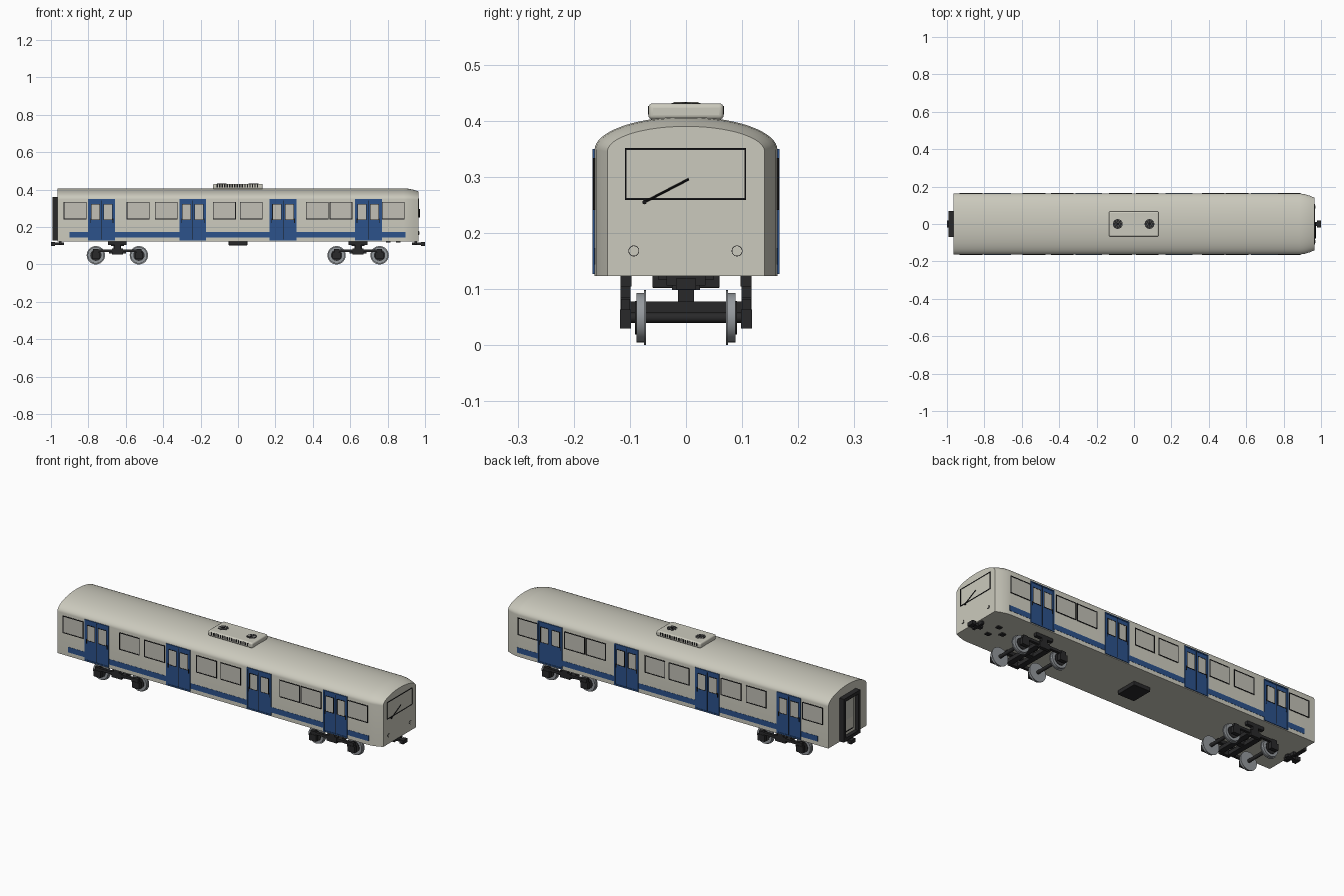
import bpy, bmesh, math
from mathutils import Matrix, Vector

if "Cube" in bpy.data.objects:
    bpy.data.objects.remove(bpy.data.objects["Cube"])


def material(name, col):
    m = bpy.data.materials.new(name)
    m.diffuse_color = (*col, 1)
    m.use_nodes = True
    m.node_tree.nodes["Principled BSDF"].inputs["Base Color"].default_value = m.diffuse_color
    return m


CREAM = material("cream paint", (0.60, 0.59, 0.51))
PANE = material("pale window", (0.54, 0.53, 0.47))
BLUE = material("blue paint", (0.025, 0.085, 0.26))
BLACK = material("black trim", (0.008, 0.008, 0.009))
DARK = material("dark metal", (0.022, 0.022, 0.023))
STEEL = material("wheel steel", (0.30, 0.32, 0.34))


def finish(name, bm, mat, bevel=0):
    bmesh.ops.recalc_face_normals(bm, faces=bm.faces)
    me = bpy.data.meshes.new(name)
    bm.to_mesh(me)
    bm.free()
    me.materials.append(mat)
    ob = bpy.data.objects.new(name, me)
    bpy.context.collection.objects.link(ob)
    if bevel:
        mod = ob.modifiers.new("round edges", 'BEVEL')
        mod.width, mod.segments = bevel, 4
    return ob


def boxes(name, items, mat, mirror=False, bevel=0):
    """Each item is (x0, x1, y0, y1, z0, z1); mirror repeats it on the other side."""
    bm = bmesh.new()
    for x0, x1, y0, y1, z0, z1 in items:
        for s in ((1, -1) if mirror else (1,)):
            c = ((x0 + x1) / 2, s * (y0 + y1) / 2, (z0 + z1) / 2)
            size = (x1 - x0, y1 - y0, z1 - z0)
            bmesh.ops.create_cube(bm, size=1, matrix=Matrix.Translation(c) @ Matrix.Diagonal((*size, 1)))
    return finish(name, bm, mat, bevel)


def cylinders(name, items, mat, sides=32):
    """Each item is (start, end, radius)."""
    bm = bmesh.new()
    for a, b, r in items:
        a, b = Vector(a), Vector(b)
        d = b - a
        m = Matrix.Translation((a + b) / 2) @ d.to_track_quat('Z', 'Y').to_matrix().to_4x4()
        bmesh.ops.create_cone(bm, cap_ends=True, segments=sides, radius1=r, radius2=r, depth=d.length, matrix=m)
    return finish(name, bm, mat)


def ring(a0, a1, b0, b1, t):
    """Four bars of a rectangular frame, as 2D rectangles."""
    return [(a0, a1, b0, b0 + t), (a0, a1, b1 - t, b1), (a0, a0 + t, b0 + t, b1 - t), (a1 - t, a1, b0 + t, b1 - t)]


def on_side(rects, y0, y1):
    return [(a0, a1, y0, y1, b0, b1) for a0, a1, b0, b1 in rects]


def on_end(rects, x0, x1):
    return [(x0, x1, a0, a1, b0, b1) for a0, a1, b0, b1 in rects]


# Body shell: arched section, lofted to a tapered nose
def section(x, half, shoulder, top):
    pts = [(x, -half, 0.123)]
    for i in range(33):
        a = math.pi * (1 - i / 32)
        pts.append((x, half * math.cos(a), shoulder + (top - shoulder) * math.sin(a)))
    return pts + [(x, half, 0.123)]


bm = bmesh.new()
loops = []
for args in ((-0.965, 0.163, 0.348, 0.407), (0.885, 0.163, 0.348, 0.407), (0.91, 0.160, 0.348, 0.405),
             (0.94, 0.151, 0.347, 0.399), (0.966, 0.140, 0.345, 0.390)):
    loops.append([bm.verts.new(p) for p in section(*args)])
for a, b in zip(loops, loops[1:]):
    for i in range(len(a)):
        j = (i + 1) % len(a)
        bm.faces.new((a[i], a[j], b[j], b[i]))
bm.faces.new(loops[0])
bm.faces.new(loops[-1])
finish("body_shell", bm, CREAM)

# Side windows
WIN = (-0.932, -0.595, -0.445, -0.134, 0.010, 0.363, 0.490, 0.769)
frames, panes = [], []
for x in WIN:
    frames += ring(x, x + 0.122, 0.241, 0.334, 0.004)
    panes.append((x + 0.003, x + 0.119, 0.244, 0.331))
boxes("side_window_frames", on_side(frames, 0.160, 0.1655), BLACK, True)
boxes("side_window_panes", on_side(panes, 0.160, 0.1638), PANE, True)

# Double doors with paired windows, pillars and pull handles
DOORS = (-0.729, -0.242, 0.241, 0.697)
leaf, surround, dframes, dpanes, trim = [], [], [], [], []
for c in DOORS:
    leaf.append((c - 0.067, c + 0.067, 0.130, 0.345))
    surround += ring(c - 0.072, c + 0.072, 0.127, 0.350, 0.006)
    trim.append((c - 0.001, c + 0.001, 0.134, 0.342))
    for s in (-1, 1):
        x0, x1 = sorted((c + s * 0.009, c + s * 0.058))
        dframes += ring(x0, x1, 0.238, 0.323, 0.003)
        dpanes.append((x0 + 0.002, x1 - 0.002, 0.240, 0.321))
        h = c + s * 0.061
        trim.append((h - 0.002, h + 0.002, 0.222, 0.245))
boxes("door_leaves", on_side(leaf, 0.160, 0.1645), BLUE, True)
boxes("door_surrounds", on_side(surround, 0.160, 0.1670), BLUE, True)
boxes("door_window_frames", on_side(dframes, 0.160, 0.1660), BLACK, True)
boxes("door_window_panes", on_side(dpanes, 0.160, 0.1653), PANE, True)
boxes("door_seams_and_handles", on_side(trim, 0.160, 0.1657), BLACK, True)

# Lower stripe, interrupted by the doors
edges = [-0.902] + [c + s * 0.072 for c in DOORS for s in (-1, 1)] + [0.895]
boxes("side_stripe", on_side([(edges[i], edges[i + 1], 0.144, 0.173) for i in range(0, len(edges), 2)],
                             0.158, 0.1640), BLUE, True)

# Cab end: windscreen, wiper and lamps
boxes("windscreen_frame", on_end(ring(-0.109, 0.107, 0.259, 0.351, 0.003), 0.960, 0.969), BLACK)
boxes("windscreen_pane", on_end([(-0.107, 0.105, 0.261, 0.349)], 0.960, 0.9668), CREAM)
cylinders("wiper", [((0.970, -0.076, 0.254), (0.970, 0.005, 0.296), 0.002),
                    ((0.964, -0.074, 0.255), (0.972, -0.074, 0.255), 0.004)], BLACK, 8)
lamps = [((0.960, y, 0.168), (0.9675, y, 0.168)) for y in (-0.093, 0.091)]
cylinders("lamp_rims", [(a, b, 0.0097) for a, b in lamps], BLACK)
cylinders("lamp_lenses", [(a, b + Vector((0.002, 0, 0)), 0.0085)
                          for a, b in ((Vector(p), Vector(q)) for p, q in lamps)], CREAM)

# Gangway end: bellows frame and passage door
boxes("gangway_frame", on_end(ring(-0.070, 0.070, 0.127, 0.360, 0.018), -0.993, -0.960), DARK)
boxes("gangway_door", on_end([(-0.053, 0.053, 0.144, 0.343)], -0.972, -0.960), CREAM)
boxes("gangway_door_trim", on_end(ring(-0.040, 0.040, 0.160, 0.330, 0.004), -0.974, -0.960), BLACK)
boxes("gangway_door_window", on_end([(-0.037, 0.037, 0.225, 0.327)], -0.973, -0.960), PANE)

# Roof unit with side louvres and two fans
boxes("roof_unit", [(-0.134, 0.132, -0.067, 0.067, 0.402, 0.431)], CREAM, bevel=0.008)
boxes("roof_louvres", [(-0.115 + i * 0.0135, -0.108 + i * 0.0135, 0.060, 0.0678, 0.411, 0.426)
                       for i in range(17)], BLACK, True)
cylinders("fan_discs", [((x, 0, 0.425), (x, 0, 0.4318), 0.026) for x in (-0.087, 0.083)], DARK)
blades = []
for x in (-0.087, 0.083):
    for k in range(4):
        d = Vector((math.cos(k * math.pi / 4 + 0.4), math.sin(k * math.pi / 4 + 0.4), 0)) * 0.024
        c = Vector((x, 0, 0.4318))
        blades.append((c - d, c + d, 0.0012))
cylinders("fan_grilles", blades, PANE, 6)
cylinders("fan_hubs", [((x, 0, 0.43), (x, 0, 0.4335), 0.007) for x in (-0.087, 0.083)], BLACK, 16)

# Bogies: wheelsets, side beams, axle boxes and pivot
treads, flanges, hubs, axles, beams, cross = [], [], [], [], [], []
for c in (-0.645, 0.642):
    for x in (c - 0.115, c + 0.115):
        axles.append(((x, -0.118, 0.049), (x, 0.118, 0.049), 0.009))
        for s in (-1, 1):
            treads.append(((x, s * 0.074, 0.049), (x, s * 0.088, 0.049), 0.044))
            flanges.append(((x, s * 0.071, 0.049), (x, s * 0.075, 0.049), 0.049))
            hubs.append(((x, s * 0.087, 0.049), (x, s * 0.091, 0.049), 0.030))
        beams.append((x - 0.021, x + 0.021, 0.098, 0.118, 0.030, 0.064))
        beams.append((x - 0.014, x + 0.014, 0.100, 0.116, 0.064, 0.082))
    beams += [(c - 0.125, c + 0.125, 0.101, 0.115, 0.066, 0.080),
              (c - 0.030, c + 0.030, 0.099, 0.117, 0.054, 0.086),
              (c - 0.016, c + 0.016, 0.099, 0.117, 0.086, 0.106),
              (c - 0.050, c + 0.050, 0.097, 0.117, 0.105, 0.124)]
    cross += [(c - 0.045, c - 0.015, -0.105, 0.105, 0.058, 0.078),
              (c + 0.015, c + 0.045, -0.105, 0.105, 0.058, 0.078),
              (c - 0.020, c + 0.020, -0.014, 0.014, 0.062, 0.110),
              (c - 0.035, c + 0.035, -0.025, 0.025, 0.098, 0.124)]
cylinders("wheel_treads", treads, STEEL, 36)
cylinders("wheel_flanges", flanges, STEEL, 36)
cylinders("wheel_hubs", hubs, DARK, 24)
cylinders("axles", axles, DARK, 16)
boxes("bogie_side_frames", beams, DARK, True)
boxes("bogie_bolsters", cross, DARK)

# Underfloor box and small fittings behind the cab
boxes("underfloor_box", [(-0.050, 0.050, -0.060, 0.060, 0.102, 0.124)], DARK, bevel=0.003)
boxes("underfloor_fittings", [(0.845, 0.870, 0.030, 0.050, 0.117, 0.124),
                              (0.790, 0.815, -0.012, 0.012, 0.117, 0.124)], DARK, True)

# Couplers at both ends
parts = []
for s in (-1, 1):
    for x0, x1, w, z0, z1 in ((0.930, 0.985, 0.010, 0.103, 0.117), (0.978, 1.0, 0.018, 0.099, 0.119),
                              (0.945, 0.958, 0.035, 0.106, 0.124)):
        a, b = sorted((s * x0, s * x1))
        parts.append((a, b, -w, w, z0, z1))
boxes("couplers", parts, DARK)

# Smooth the curved surfaces, keep edges crisp
for ob in bpy.context.scene.objects:
    ob.select_set(True)
    bpy.context.view_layer.objects.active = ob
bpy.ops.object.shade_smooth_by_angle(angle=math.radians(32))
